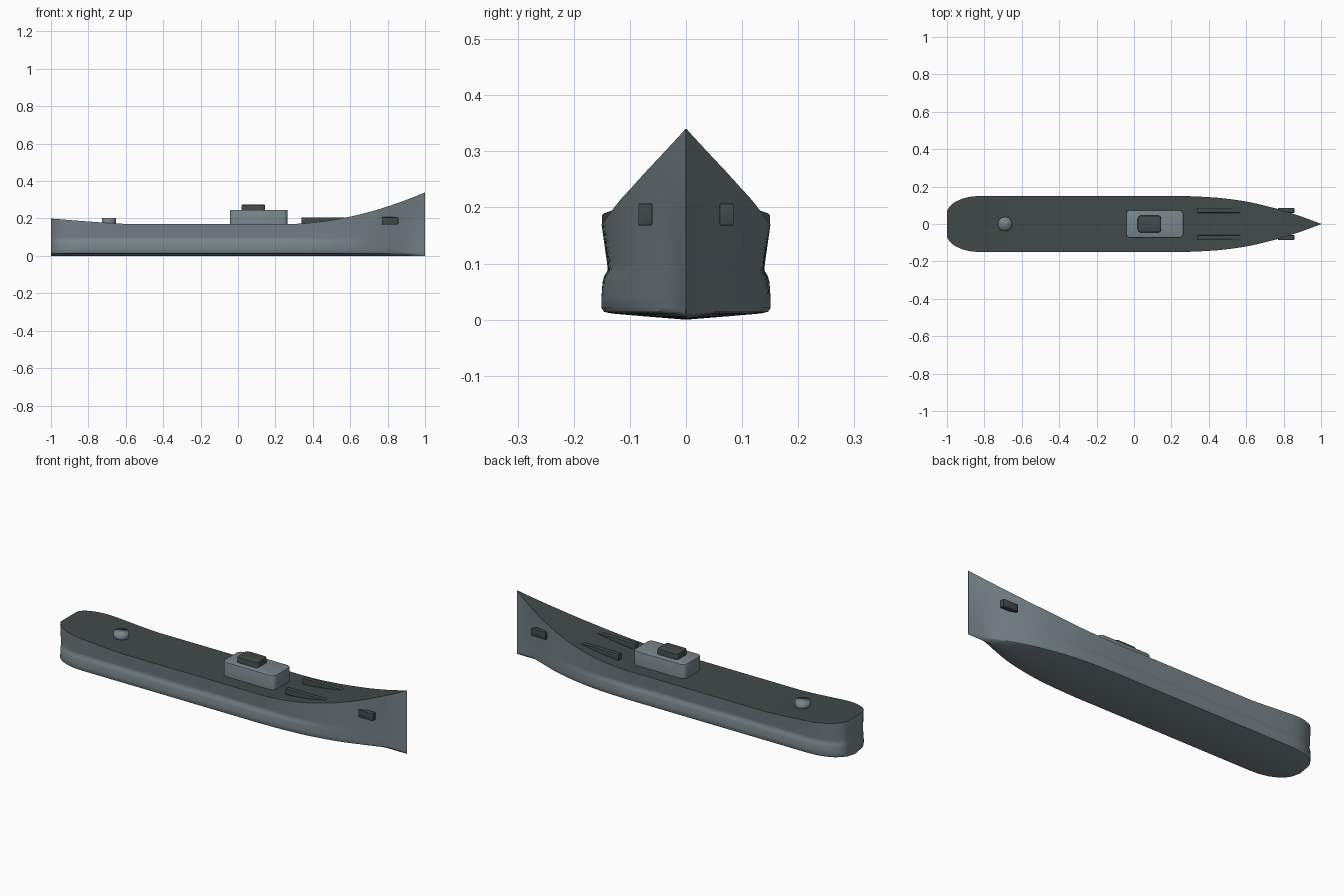
import bpy, bmesh

cube = bpy.data.objects.get("Cube")
if cube:
    bpy.data.objects.remove(cube)


def material(name, rgb):
    m = bpy.data.materials.new(name)
    m.use_nodes = True
    m.diffuse_color = (*rgb, 1)
    m.node_tree.nodes["Principled BSDF"].inputs["Base Color"].default_value = (*rgb, 1)
    return m


grey = material("blue grey paint", (0.19, 0.235, 0.255))
dark = material("dark deck paint", (0.055, 0.066, 0.066))


def add_object(name, bm, mats, angle=0.6):
    mesh = bpy.data.meshes.new(name)
    bmesh.ops.recalc_face_normals(bm, faces=bm.faces)
    bm.to_mesh(mesh)
    bm.free()
    obj = bpy.data.objects.new(name, mesh)
    bpy.context.collection.objects.link(obj)
    for m in mats:
        mesh.materials.append(m)
    bpy.ops.object.select_all(action="DESELECT")
    obj.select_set(True)
    bpy.context.view_layer.objects.active = obj
    bpy.ops.object.shade_smooth_by_angle(angle=angle)
    return obj


def curve(points, x):
    """Smooth curve through (x, value) points."""
    n = len(points)
    slope = lambda a, b: (points[b][1] - points[a][1]) / (points[b][0] - points[a][0])
    for i in range(n - 1):
        (x0, v0), (x1, v1) = points[i], points[i + 1]
        if x <= x1:
            h = x1 - x0
            t = (x - x0) / h
            m0, m1 = slope(max(i - 1, 0), i + 1), slope(i, min(i + 2, n - 1))
            return (v0 * (1 + 2 * t) * (1 - t) ** 2 + v1 * t * t * (3 - 2 * t)
                    + h * t * (1 - t) * (m0 * (1 - t) - m1 * t))
    return points[-1][1]


STERN = [(-1, .07), (-.985, .095), (-.96, .116), (-.92, .135), (-.87, .147), (-.82, .15), (-.7, .15), (.1, .15)]
DECK_EDGE = STERN + [(.25, .15), (.45, .14), (.6, .12), (.7, .098), (.8, .071), (.9, .038), (1, .001)]
BILGE = STERN + [(.25, .15), (.45, .139), (.6, .115), (.7, .09), (.8, .054), (.9, .016), (1, .001)]


def sheer(x):
    aft, fore = max(0, -.58 - x) / .42, max(0, x - .25) / .75
    return .17 + .03 * aft ** 1.2 + .17 * fore ** 1.9


def section(x):
    """Half section from keel to deck edge; the side pinch fades toward the bow."""
    low, high, top = curve(BILGE, x), curve(DECK_EDGE, x), sheer(x)
    fade = min(1, max(0, (.75 - x) / .5))
    pts = [(0, 0), (low * .5, .006), (low * .88, .011), (low * .97, .014), (low, .021)]
    for z, pinch in ((.04, 0), (.068, .002), (.078, .005), (.088, .011), (.1, .01)):
        t = (z / top) ** 1.3
        pts.append((low + (high - low) * t - pinch * fade * high / .15, z))
    for k in range(1, 6):
        z = .1 + (top - .1) * k / 5
        t = (z / top) ** 1.3
        pts.append((low + (high - low) * t - .01 * fade * (1 - k / 5) * high / .15, z))
    return pts


# Hull lofted through stations, with the deck closing the top
bm = bmesh.new()
stations = [p[0] for p in STERN[:-1]] + [-.64, -.58, -.5, -.2, 0]
stations += [.1 + .9 * i / 36 for i in range(37)]
rings = []
for x in stations:
    half = section(x)
    ring = half[::-1] + [(-y, z) for y, z in half[1:]]
    rings.append([bm.verts.new((x, y, z)) for y, z in ring])
for a, b in zip(rings, rings[1:]):
    for j in range(len(a)):
        k = (j + 1) % len(a)
        face = bm.faces.new((a[j], a[k], b[k], b[j]))
        face.material_index = 1 if k == 0 else 0
bm.faces.new(rings[0])
bm.faces.new(rings[-1])
add_object("hull", bm, [grey, dark], 0.7)


def box(name, xs, ys, zs, mat, corner=0, edge=.003):
    """Box with rounded upright corners and softened edges."""
    bm = bmesh.new()
    bmesh.ops.create_cube(bm, size=1)
    for v in bm.verts:
        for i, (lo, hi) in enumerate((xs, ys, zs)):
            v.co[i] = lo if v.co[i] < 0 else hi
    if corner:
        upright = [e for e in bm.edges if abs(e.verts[0].co.z - e.verts[1].co.z) > .001]
        bmesh.ops.bevel(bm, geom=upright, offset=corner, segments=5, profile=.5, affect="EDGES")
    rim = [e for e in bm.edges if e.calc_face_angle(0) > .8]
    if corner:
        rim = [e for e in bm.edges if all(abs(v.co.z - zs[1]) < 1e-5 for v in e.verts)]
    bmesh.ops.bevel(bm, geom=rim, offset=edge, segments=2, profile=.5, affect="EDGES")
    add_object(name, bm, [mat])


# Deckhouse and its roof hatch
box("deckhouse", (-.043, .265), (-.075, .075), (.16, .246), grey, .025, .006)
box("roof_hatch", (.02, .145), (-.045, .045), (.24, .275), dark, .016, .006)

# Paired deck rails and bow anchor blocks
for side, s in (("left", 1), ("right", -1)):
    ys = sorted((s * .06, s * .085))
    box("deck_rail_" + side, (.34, .57), ys, (.165, .205), dark, 0, .002)
    box("anchor_block_" + side, (.77, .857), ys, (.168, .207), dark, 0, .002)

# Round capstan on the aft deck
bm = bmesh.new()
bmesh.ops.create_cone(bm, cap_ends=True, segments=24, radius1=.038, radius2=.038, depth=.04)
bmesh.ops.translate(bm, vec=(-.69, 0, .183), verts=bm.verts)
add_object("capstan", bm, [grey], 3.1)
